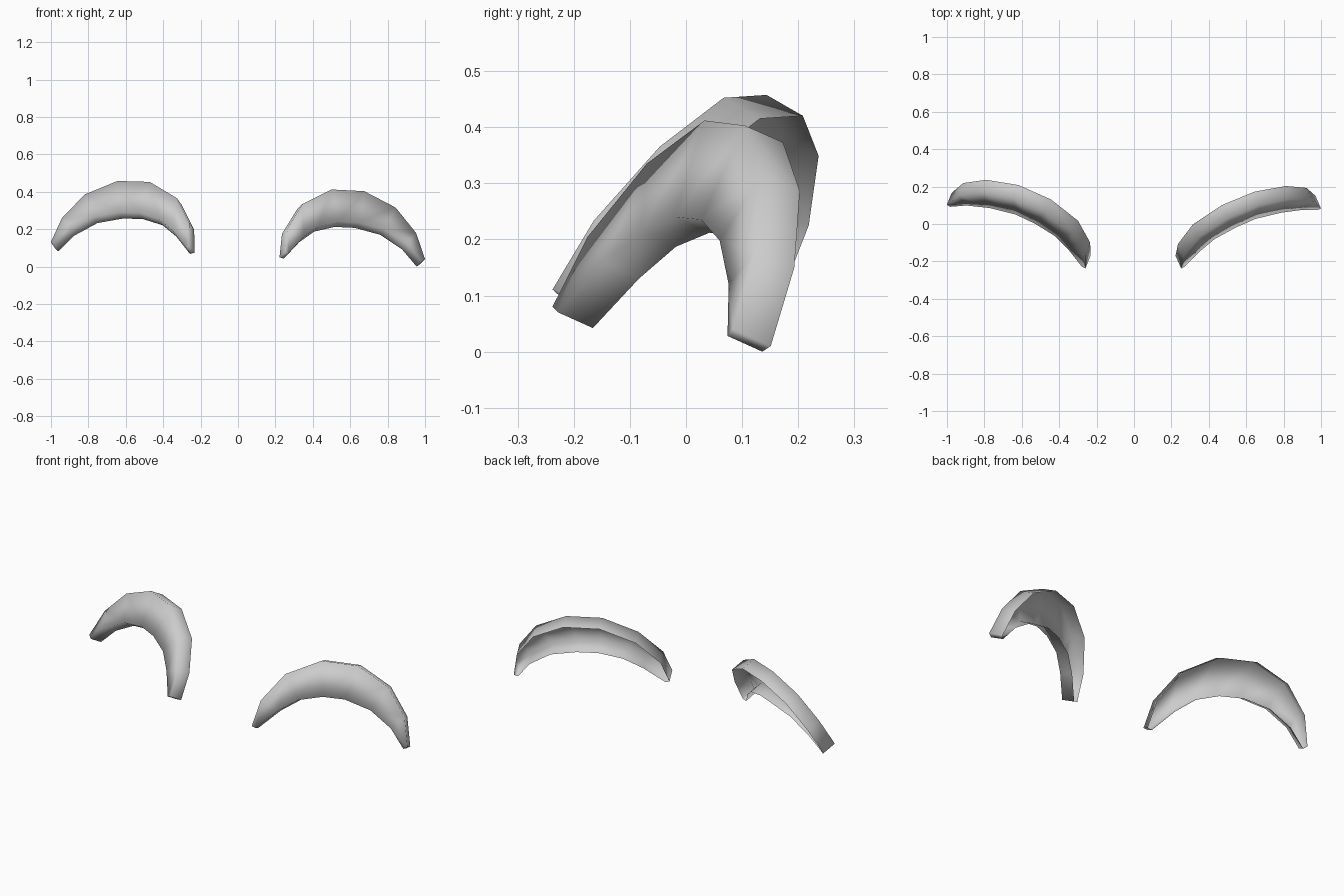
import bpy, bmesh
from mathutils import Vector

if "Cube" in bpy.data.objects:
    bpy.data.objects.remove(bpy.data.objects["Cube"])

# front rim of the arch, inner end to outer end: upper edge and lower edge
UPPER = [(.252, -.238, .08), (.265, -.175, .205), (.345, -.07, .335), (.5, .033, .412),
         (.675, .105, .403), (.842, .135, .316), (.952, .125, .18), (1.0, .083, .04)]
LOWER = [(.27, -.228, .07), (.352, -.146, .158), (.432, -.08, .215), (.542, -.02, .24),
         (.648, .027, .235), (.785, .06, .198), (.902, .076, .12), (.98, .074, .028)]
# offsets from the front face to the open back
UPPER_DEPTH = Vector((-.03, .068, -.03))
LOWER_DEPTH = Vector((-.025, .062, -.028))


def tilt_and_mirror(p):
    # the left arch is a mirrored copy, slightly raised and tilted
    x, y, z = p
    return Vector((-(x - .1 * (z - .05) + .015 * (1 - x)),
                   y + .08 * (z - .08) + .03 * (x - .25),
                   z + .03 + .105 * (x - .25) - .06 * (y + .23)))


def arch(name, place):
    bm = bmesh.new()
    rings = []
    for u, l in zip(UPPER, LOWER):
        u, l = Vector(u), Vector(l)
        section = (u, u + UPPER_DEPTH, l + LOWER_DEPTH, l)
        rings.append([bm.verts.new(place(p)) for p in section])
    # skin between the sections, then cap both ends
    back = []
    for a, b in zip(rings, rings[1:]):
        for i in range(4):
            j = (i + 1) % 4
            f = bm.faces.new((a[i], a[j], b[j], b[i]))
            if i == 1:
                back.append(f)
    bm.faces.new(rings[0])
    bm.faces.new(rings[-1])
    bmesh.ops.recalc_face_normals(bm, faces=bm.faces)
    # hollow shell: the back is open
    bmesh.ops.delete(bm, geom=back, context='FACES_ONLY')
    for f in bm.faces:
        f.smooth = True
    mesh = bpy.data.meshes.new(name)
    bm.to_mesh(mesh)
    bm.free()
    obj = bpy.data.objects.new(name, mesh)
    bpy.context.collection.objects.link(obj)
    return obj


arch("right_arch", lambda p: p)
arch("left_arch", tilt_and_mirror)
